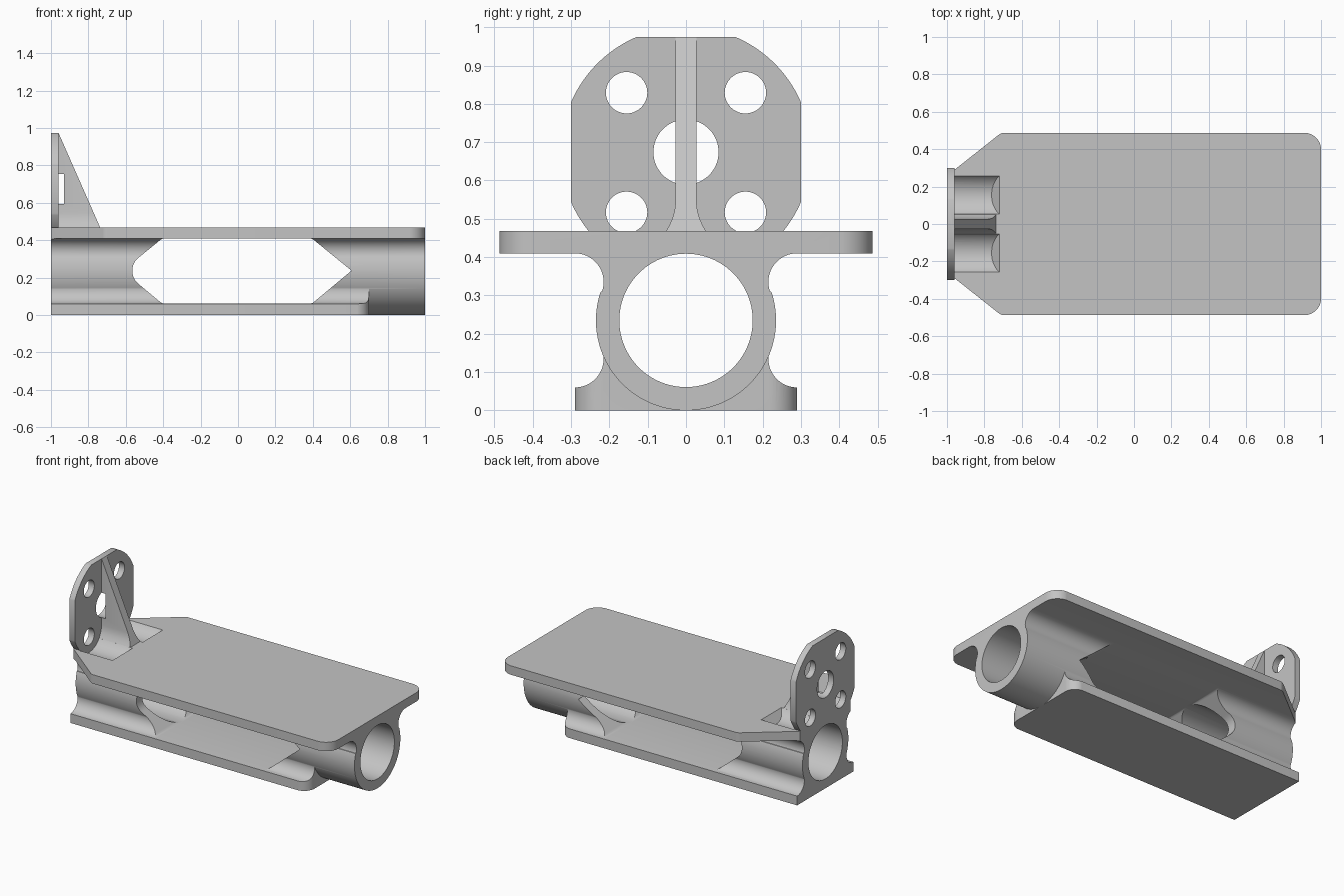
import bpy, bmesh, math
from mathutils import Vector

if "Cube" in bpy.data.objects:
    bpy.data.objects.remove(bpy.data.objects["Cube"], do_unlink=True)

grey = bpy.data.materials.new("plain_grey")
grey.use_nodes = True
grey.diffuse_color = (0.55, 0.55, 0.55, 1)
grey.node_tree.nodes["Principled BSDF"].inputs["Base Color"].default_value = (0.55, 0.55, 0.55, 1)

PLACE = {"x": lambda u, v, d: (d, u, v),
         "y": lambda u, v, d: (u, d, v),
         "z": lambda u, v, d: (u, v, d)}


def make(name, bm):
    bmesh.ops.recalc_face_normals(bm, faces=bm.faces)
    mesh = bpy.data.meshes.new(name)
    bm.to_mesh(mesh)
    bm.free()
    mesh.materials.append(grey)
    ob = bpy.data.objects.new(name, mesh)
    bpy.context.collection.objects.link(ob)
    return ob


def loft(name, rings):
    """Closed solid through rings of equal point count."""
    bm = bmesh.new()
    loops = [[bm.verts.new(p) for p in ring] for ring in rings]
    for a, b in zip(loops, loops[1:]):
        for i in range(len(a)):
            j = (i + 1) % len(a)
            bm.faces.new((a[i], a[j], b[j], b[i]))
    bm.faces.new(loops[0])
    bm.faces.new(loops[-1])
    return make(name, bm)


def prism(name, pts, axis, a, b):
    return loft(name, [[PLACE[axis](u, v, d) for u, v in pts] for d in (a, b)])


def arc(cx, cy, r, a0, a1, n=24):
    return [(cx + r * math.cos(math.radians(a0 + (a1 - a0) * i / n)),
             cy + r * math.sin(math.radians(a0 + (a1 - a0) * i / n))) for i in range(n + 1)]


def circle(cx, cy, r, n=64):
    return arc(cx, cy, r, 0, 360, n)[:-1]


def rounded(corners, n=12):
    """Polygon from (x, y, radius) corners."""
    out = []
    for i, (x, y, r) in enumerate(corners):
        p = Vector((x, y))
        if r == 0:
            out.append((x, y))
            continue
        d0 = (Vector(corners[i - 1][:2]) - p).normalized()
        d1 = (Vector(corners[(i + 1) % len(corners)][:2]) - p).normalized()
        half = d0.angle(d1) / 2
        c = p + (d0 + d1).normalized() * (r / math.sin(half))
        s, e = p + d0 * (r / math.tan(half)) - c, p + d1 * (r / math.tan(half)) - c
        sweep = math.pi - 2 * half
        for k in range(n + 1):
            t = k / n
            v = (s * math.sin((1 - t) * sweep) + e * math.sin(t * sweep)) / math.sin(sweep)
            out.append(tuple(c + v))
    return out


def mirrored(pts):
    return pts + [(-u, v) for u, v in reversed(pts) if abs(u) > 1e-6]


def boolean(ob, other, op):
    other.hide_render = True
    mod = ob.modifiers.new(op, "BOOLEAN")
    mod.operation, mod.solver, mod.object = op, "EXACT", other
    bpy.context.view_layer.objects.active = ob
    bpy.ops.object.modifier_apply(modifier=mod.name)
    bpy.data.objects.remove(other, do_unlink=True)


TUBE_Z, TUBE_R = 0.235, 0.235
W = 0.487

# Top deck with filleted tube below, trimmed to the deck outline
section = mirrored([(W, 0.468), (W, 0.41)] + arc(0.29, 0.335, 0.075, 90, 199)
                   + arc(0, TUBE_Z, TUBE_R, 18.5, -90, 48))
body = prism("bracket_body", section, "x", -1, 1)
deck_plan = rounded([(1, -W - 0.0005, 0.09), (1, W + 0.0005, 0.09), (-0.71, W + 0.0005, 0.05),
                     (-1.01, 0.25, 0), (-1.01, -0.25, 0), (-0.71, -W - 0.0005, 0.05)])
boolean(body, prism("deck_trim", deck_plan, "z", -0.1, 0.6), "INTERSECT")

# Foot plate with fillets up to the tube
foot_section = mirrored([(0.29, 0), (0.29, 0.06)] + arc(0.29, 0.135, 0.075, 270, 158)
                        + [(0.1, 0.2)])
foot = prism("foot", foot_section, "x", -1, 0.75)
foot_plan = rounded([(0.7, -0.291, 0.075), (0.7, 0.291, 0.075), (-1.1, 0.291, 0), (-1.1, -0.291, 0)])
boolean(foot, prism("foot_trim", foot_plan, "z", -0.1, 0.6), "INTERSECT")
boolean(body, foot, "UNION")

# Bore and side window
boolean(body, prism("bore", circle(0, TUBE_Z, 0.174, 96), "x", -1.1, 1.1), "DIFFERENCE")
window = rounded([(-0.405, 0.4095, 0.04), (0.395, 0.4095, 0.04), (0.607, 0.237, 0),
                  (0.395, 0.0605, 0.04), (-0.405, 0.0605, 0.04), (-0.617, 0.237, 0.09)])
boolean(body, prism("window", window, "y", -0.6, 0.6), "DIFFERENCE")

# Tool grooves in the deck, with sloped ends
for s in (-1, 1):
    ring = circle(s * 0.155, 0.544, 0.128)
    groove = loft("groove", [[(-0.96, y, z) for y, z in ring],
                             [(-0.72 - (0.468 - z) * 0.8, y, z) for y, z in ring]])
    boolean(body, groove, "DIFFERENCE")

# Upright mounting plate
R, MID = 0.327, 0.674
low = math.degrees(math.asin(0.244 / R))
flat = math.degrees(math.acos(0.3 / R))
top = math.degrees(math.asin(0.3 / R))
plate = prism("mounting_plate", mirrored(arc(0, MID, R, -low, -flat, 12) + arc(0, MID, R, flat, top)),
              "x", -1, -0.96)
boolean(body, plate, "UNION")

# Flared gusset rib
rings = []
for z, h in ((0.44, 0.06), (0.468, 0.052), (0.48, 0.045), (0.5, 0.036), (0.52, 0.03),
             (0.545, 0.027), (0.974, 0.027)):
    front = -0.737 - (z - 0.468) * 0.44
    rings.append([(-0.97, -h, z), (front, -h, z), (front, h, z), (-0.97, h, z)])
boolean(body, loft("gusset", rings), "UNION")

# Centre recess and four bolt holes
boolean(body, prism("centre_hole", circle(0, MID, 0.085), "x", -1.1, -0.93), "DIFFERENCE")
for s in (-1, 1):
    for z in (0.517, 0.829):
        boolean(body, prism("bolt_hole", circle(s * 0.155, z, 0.054, 48), "x", -1.1, -0.95), "DIFFERENCE")

# Smooth curved walls, keep edges crisp
bpy.ops.object.select_all(action="DESELECT")
body.select_set(True)
bpy.context.view_layer.objects.active = body
bpy.ops.object.shade_smooth_by_angle(angle=math.radians(25))
